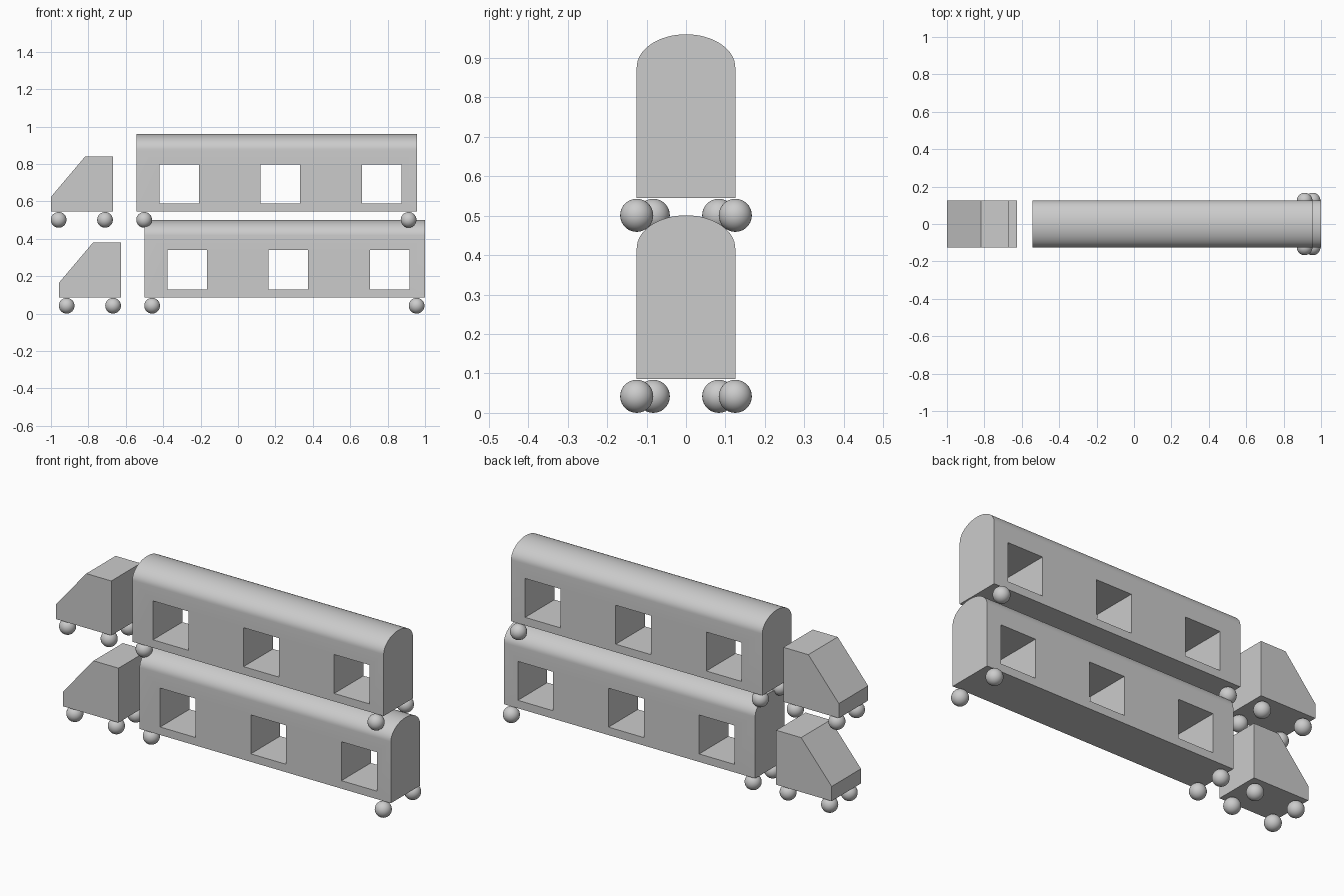
import bpy, bmesh, math
from mathutils import Vector

if "Cube" in bpy.data.objects:
    bpy.data.objects.remove(bpy.data.objects["Cube"])

HALF_W = 0.125      # half width of all bodies
R = 0.042           # wheel radius


def prism(name, start, along):
    """Extrude a closed polygon by a vector into a solid."""
    bm = bmesh.new()
    face = bm.faces.new([bm.verts.new(p) for p in start])
    ext = bmesh.ops.extrude_face_region(bm, geom=[face])
    verts = [g for g in ext["geom"] if isinstance(g, bmesh.types.BMVert)]
    bmesh.ops.translate(bm, verts=verts, vec=Vector(along))
    bmesh.ops.recalc_face_normals(bm, faces=bm.faces[:])
    me = bpy.data.meshes.new(name)
    bm.to_mesh(me)
    bm.free()
    ob = bpy.data.objects.new(name, me)
    bpy.context.collection.objects.link(ob)
    return ob


def activate(ob):
    bpy.ops.object.select_all(action='DESELECT')
    ob.select_set(True)
    bpy.context.view_layer.objects.active = ob


def wheel_pair(name, x, y, z):
    for side, s in (("front", -1), ("back", 1)):
        bpy.ops.mesh.primitive_uv_sphere_add(segments=32, ring_count=16, radius=R,
                                             location=(x, s * y, z + R))
        bpy.context.object.name = f"{name}_{side}"
        bpy.ops.object.shade_smooth()


def cab(name, x, z):
    # side profile with sloped windscreen
    pts = [(0, 0.086), (0.331, 0.086), (0.331, 0.38), (0.182, 0.38), (0, 0.165)]
    prism(name + "_cab", [(x + px, -HALF_W, z + pz) for px, pz in pts], (0, 2 * HALF_W, 0))
    for i, dx in enumerate((0.041, 0.289)):
        wheel_pair(f"{name}_cab_wheel_{i}", x + dx, 0.083, z)


def carriage(name, x, z):
    # arched cross-section swept along x
    arc = [(HALF_W * math.cos(math.pi * i / 32), 0.417 + 0.084 * math.sin(math.pi * i / 32))
           for i in range(33)]
    pts = [(-HALF_W, 0.086), (HALF_W, 0.086)] + arc
    body = prism(name + "_carriage", [(x, py, z + pz) for py, pz in pts], (1.5, 0, 0))
    # window openings cut right through
    for wx in (0.123, 0.664, 1.205):
        a, b = x + wx, x + wx + 0.211
        cutter = prism("window_cutter", [(a, -0.3, z + 0.129), (b, -0.3, z + 0.129),
                                         (b, -0.3, z + 0.339), (a, -0.3, z + 0.339)], (0, 0.6, 0))
        cutter.hide_render = True
        activate(body)
        mod = body.modifiers.new("window", 'BOOLEAN')
        mod.operation, mod.solver, mod.object = 'DIFFERENCE', 'EXACT', cutter
        bpy.ops.object.modifier_apply(modifier=mod.name)
        bpy.data.objects.remove(cutter)
    activate(body)
    bpy.ops.object.shade_smooth_by_angle(angle=math.radians(30))
    # inset wheels by the cab, outset wheels at the tail
    wheel_pair(name + "_carriage_wheel_lead", x + 0.041, 0.083, z)
    wheel_pair(name + "_carriage_wheel_tail", x + 1.455, 0.125, z)


# two stacked vehicles, the upper one slightly shifted
for level, dx, z in (("lower", 0, 0), ("upper", -0.043, 0.459)):
    cab(level, -0.957 + dx, z)
    carriage(level, -0.5 + dx, z)
